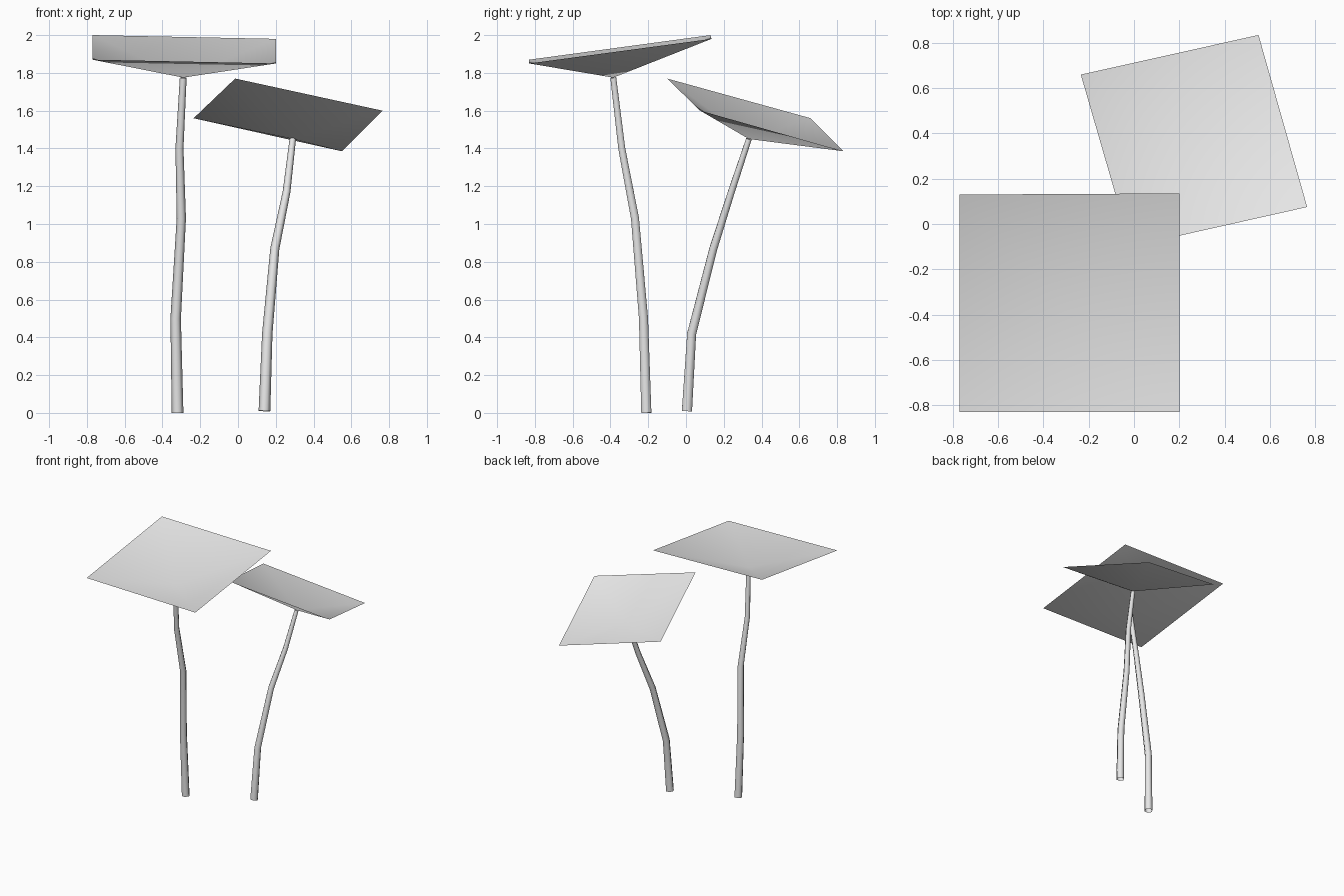
import bpy, bmesh, math
from mathutils import Vector

cube = bpy.data.objects.get("Cube")
if cube:
    bpy.data.objects.remove(cube, do_unlink=True)

GREY = (0.8, 0.8, 0.8, 1.0)
grey = bpy.data.materials.new("light_grey")
grey.use_nodes = True
grey.diffuse_color = GREY
grey.node_tree.nodes["Principled BSDF"].inputs["Base Color"].default_value = GREY


def finish(bm, name):
    """Turn a bmesh into a smooth shaded grey object."""
    mesh = bpy.data.meshes.new(name)
    for face in bm.faces:
        face.smooth = True
    bm.to_mesh(mesh)
    bm.free()
    mesh.materials.append(grey)
    obj = bpy.data.objects.new(name, mesh)
    bpy.context.collection.objects.link(obj)
    return obj


def trunk(name, path, r_base, r_top, sides=6):
    """Bent, tapered tube along a path, open at both ends."""
    pts = [Vector(p) for p in path]
    last = len(pts) - 1
    bm = bmesh.new()
    rings = []
    for i, p in enumerate(pts):
        axis = (pts[min(i + 1, last)] - pts[max(i - 1, 0)]).normalized()
        u = Vector((0, 1, 0)).cross(axis).normalized()
        v = axis.cross(u)
        r = r_base + (r_top - r_base) * i / last
        angles = [math.tau * k / sides for k in range(sides)]
        rings.append([bm.verts.new(p + r * (u * math.cos(a) + v * math.sin(a)))
                      for a in angles])
    for low, high in zip(rings, rings[1:]):
        for k in range(sides):
            n = (k + 1) % sides
            bm.faces.new((low[k], low[n], high[n], high[k]))
    return finish(bm, name)


def canopy(name, corners, hub):
    """Square sheet of four triangles, dished down to the trunk top."""
    bm = bmesh.new()
    rim = [bm.verts.new(c) for c in corners]
    centre = bm.verts.new(hub)
    for a, b in zip(rim, rim[1:] + rim[:1]):
        bm.faces.new((a, b, centre))
    return finish(bm, name)


# Tall plant, leaning forward
tall_path = [(-0.32, -0.21, 0), (-0.33, -0.225, 0.5), (-0.30, -0.27, 1.03),
             (-0.31, -0.34, 1.4), (-0.29, -0.385, 1.775)]
trunk("tall_trunk", tall_path, 0.031, 0.018)
canopy("tall_canopy", [(-0.77, -0.83, 1.87), (0.20, -0.83, 1.85),
                       (0.20, 0.135, 1.98), (-0.77, 0.13, 2.0)], tall_path[-1])

# Short plant, leaning back and to the left
short_path = [(0.14, 0.005, 0.01), (0.155, 0.03, 0.42), (0.195, 0.145, 0.87),
              (0.257, 0.24, 1.17), (0.29, 0.333, 1.45)]
trunk("short_trunk", short_path, 0.031, 0.017)
canopy("short_canopy", [(-0.015, -0.10, 1.77), (0.765, 0.075, 1.60),
                        (0.55, 0.835, 1.385), (-0.235, 0.66, 1.56)], short_path[-1])
